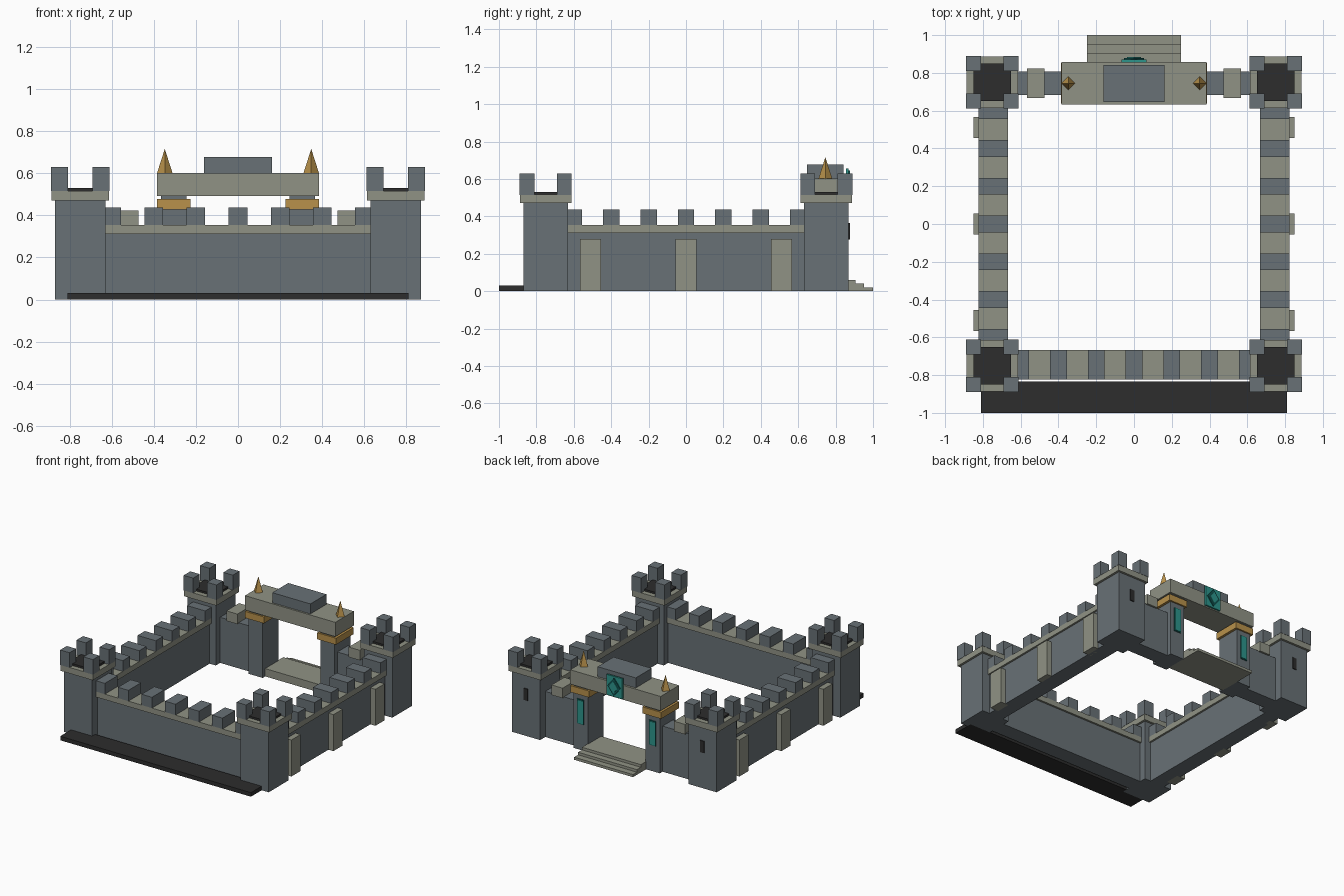
import bpy
import math

cube = bpy.data.objects.get("Cube")
if cube:
    bpy.data.objects.remove(cube, do_unlink=True)


def material(name, rgb):
    m = bpy.data.materials.new(name)
    m.use_nodes = True
    color = (*rgb, 1)
    m.diffuse_color = color
    m.node_tree.nodes["Principled BSDF"].inputs["Base Color"].default_value = color
    return m


SLATE = material("slate_grey", (0.14, 0.165, 0.18))
STONE = material("pale_stone", (0.28, 0.29, 0.235))
DARK = material("charcoal", (0.026, 0.026, 0.026))
GOLD = material("gold", (0.48, 0.285, 0.07))
TEAL = material("teal", (0.026, 0.30, 0.26))
DEEP_TEAL = material("deep_teal", (0.006, 0.11, 0.10))


def box(name, x, y, z, mat):
    """Box from (low, high) ranges on each axis."""
    ranges = (x, y, z)
    bpy.ops.mesh.primitive_cube_add(size=1, location=[(a + b) / 2 for a, b in ranges])
    ob = bpy.context.object
    ob.name = name
    for v in ob.data.vertices:
        for i, (a, b) in enumerate(ranges):
            v.co[i] *= abs(b - a)
    ob.data.materials.append(mat)
    return ob


def around(center, half):
    return (center - half, center + half)


def diamond(name, half_x, half_z, y, z, mat):
    """Thin diamond plate facing the back."""
    bpy.ops.mesh.primitive_cylinder_add(vertices=4, radius=1, depth=1, location=(0, sum(y) / 2, z))
    ob = bpy.context.object
    ob.name = name
    for v in ob.data.vertices:
        px, py, pz = v.co
        v.co = (px * half_x, -pz * (y[1] - y[0]), py * half_z)
    ob.data.materials.append(mat)


MID = 0.745      # wall centre line
END = 0.63       # wall half length
BODY = 0.0625    # wall body half thickness
CAP = 0.077      # wall cap half thickness

# Corner towers
for sx in (-1, 1):
    for sy in (-1, 1):
        cx, cy = sx * 0.75, sy * 0.75
        box("tower_body", around(cx, 0.12), around(cy, 0.12), (0, 0.47), SLATE)
        box("tower_cap", around(cx, 0.137), around(cy, 0.137), (0.47, 0.516), STONE)
        box("tower_floor", around(cx, 0.1), around(cy, 0.1), (0.51, 0.531), DARK)
        for mx in (-1, 1):
            for my in (-1, 1):
                box("tower_merlon", around(cx + mx * 0.099, 0.04),
                    around(cy + my * 0.099, 0.04), (0.515, 0.63), SLATE)
    box("arrow_slit", around(sx * 0.75, 0.017), (0.868, 0.877), (0.275, 0.365), DARK)


# Curtain walls with caps and merlons
def wall(side, along_x):
    def piece(name, along, across, z, mat):
        x, y = (along, across) if along_x else (across, along)
        box(name, x, y, z, mat)

    c = side * MID
    piece("wall_body", (-END, END), around(c, BODY), (0, 0.315), SLATE)
    piece("wall_cap", (-END, END), around(c, CAP), (0.312, 0.354), STONE)
    for i in range(-3, 4):
        lo, hi = around(i * 0.2, 0.044)
        piece("wall_merlon", (max(lo, -END), min(hi, END)), around(c, CAP),
              (0.354, 0.437), SLATE)


wall(-1, True)
for s in (-1, 1):
    wall(s, False)
    # Side buttresses
    for y in (-0.51, 0, 0.51):
        box("buttress", sorted((s * 0.78, s * 0.85)), around(y, 0.056), (0, 0.28), STONE)

# Dark ledge along the front
box("front_ledge", (-0.81, 0.81), (-1, -0.835), (0, 0.031), DARK)

# Gatehouse: short walls, piers, banners and spikes on each side
for s in (-1, 1):
    box("gate_wall", sorted((s * 0.35, s * 0.635)), around(MID, BODY), (0, 0.35), SLATE)
    box("gate_wall_block", around(s * 0.52, 0.047), around(MID, CAP), (0.345, 0.422), STONE)
    px = s * 0.306
    box("gate_pier", around(px, 0.061), around(MID, 0.096), (0, 0.492), SLATE)
    box("pier_capital", around(px, 0.08), around(MID, 0.108), (0.428, 0.478), GOLD)
    box("pier_banner_edge", around(px, 0.029), (0.84, 0.846), (0.2, 0.39), DEEP_TEAL)
    box("pier_banner", around(px, 0.024), (0.84, 0.85), (0.207, 0.383), TEAL)
    bpy.ops.mesh.primitive_cone_add(vertices=4, radius1=0.037, radius2=0, depth=0.116,
                                    location=(s * 0.348, MID, 0.658))
    spike = bpy.context.object
    spike.name = "gold_spike"
    spike.data.materials.append(GOLD)

# Lintel, top block and emblem
box("gate_lintel", (-0.384, 0.384), around(MID, 0.112), (0.491, 0.601), STONE)
box("lintel_block", (-0.162, 0.162), around(MID - 0.001, 0.097), (0.6, 0.678), SLATE)
box("emblem_panel", (-0.067, 0.067), (0.856, 0.87), (0.5, 0.656), TEAL)
diamond("emblem_diamond", 0.054, 0.068, (0.869, 0.878), 0.578, DEEP_TEAL)
diamond("emblem_center", 0.036, 0.046, (0.876, 0.883), 0.578, TEAL)

# Entrance steps
for i in range(3):
    box("entrance_step", (-0.25, 0.25), (0.68, 1 - i * 0.0475), (i * 0.02, (i + 1) * 0.02), STONE)
